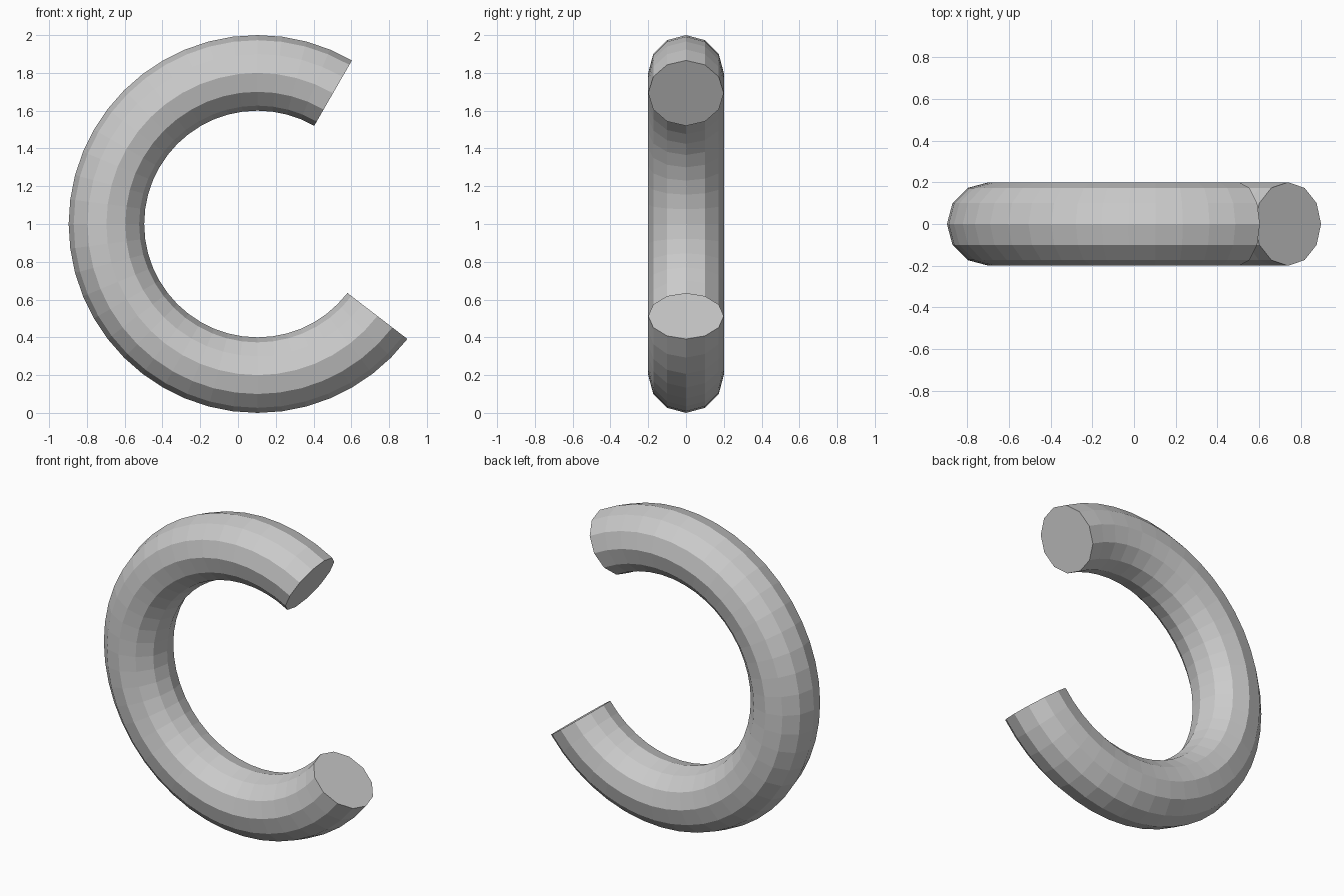
import bpy, bmesh
from math import radians, sin, cos, tau

if "Cube" in bpy.data.objects:
    bpy.data.objects.remove(bpy.data.objects["Cube"])

MAJOR, MINOR, SIDES, STEPS = 0.8, 0.2, 12, 35
START, END = radians(60), radians(322.5)
CX, CZ = 0.1033, 1.0

bm = bmesh.new()

# Circular cross-sections swept around the y axis
rings = []
for i in range(STEPS + 1):
    a = START + (END - START) * i / STEPS
    ring = []
    for j in range(SIDES):
        t = tau * j / SIDES
        r = MAJOR + MINOR * cos(t)
        ring.append(bm.verts.new((CX + r * cos(a), MINOR * sin(t), CZ + r * sin(a))))
    rings.append(ring)

# Tube wall
for r0, r1 in zip(rings, rings[1:]):
    for j in range(SIDES):
        k = (j + 1) % SIDES
        bm.faces.new((r0[j], r0[k], r1[k], r1[j]))

# Flat end caps
bm.faces.new(rings[0])
bm.faces.new(rings[-1])
bmesh.ops.recalc_face_normals(bm, faces=bm.faces[:])

mesh = bpy.data.meshes.new("open_ring")
bm.to_mesh(mesh)
bm.free()
bpy.context.collection.objects.link(bpy.data.objects.new("open_ring", mesh))
